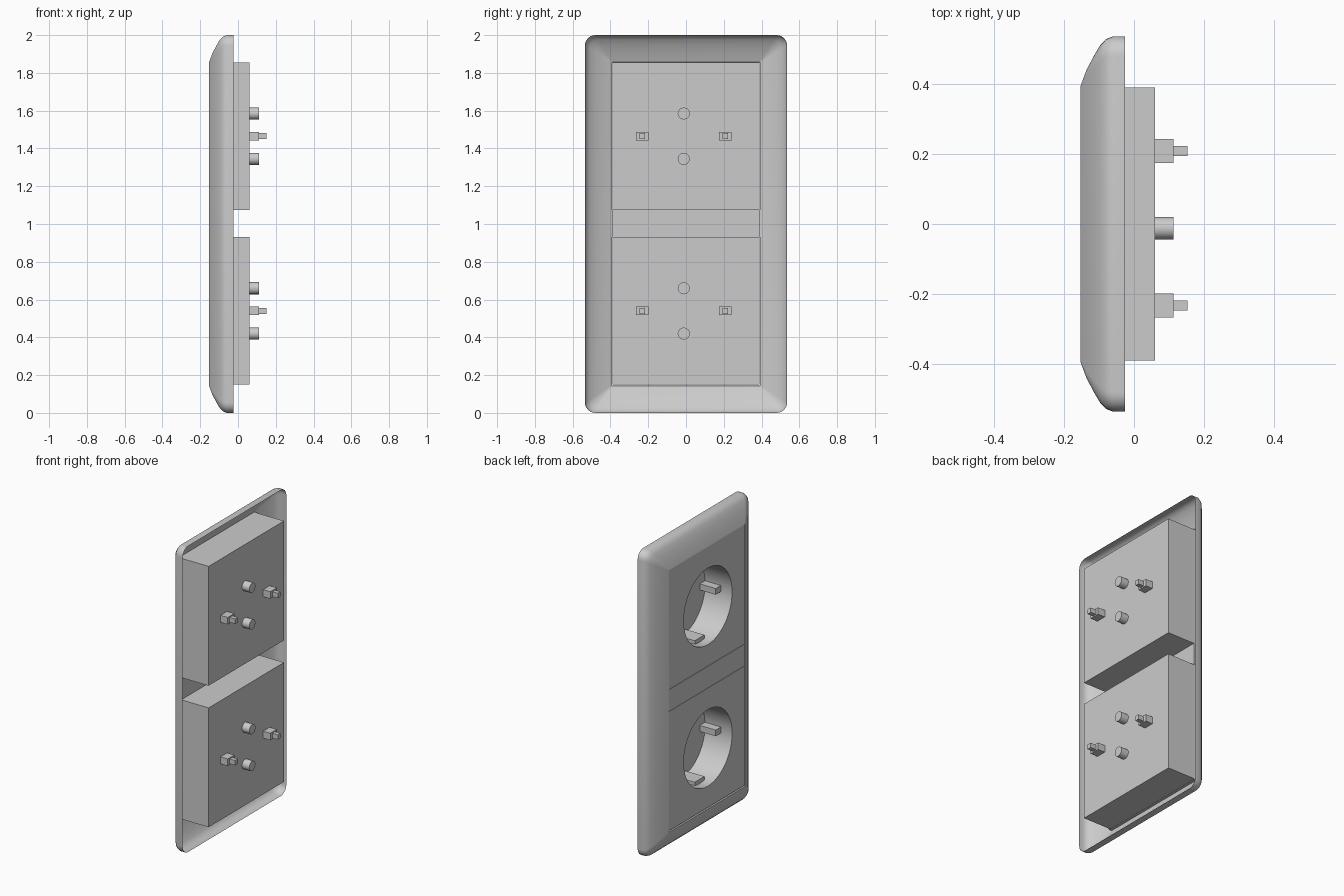
import bpy, bmesh, math
from mathutils import Matrix, Vector

cube = bpy.data.objects.get("Cube")
if cube:
    bpy.data.objects.remove(cube, do_unlink=True)

grey = bpy.data.materials.new("light_grey")
grey.use_nodes = True
colour = (0.6, 0.6, 0.6, 1)
grey.diffuse_color = colour
grey.node_tree.nodes["Principled BSDF"].inputs["Base Color"].default_value = colour


def finish(name, bm):
    bmesh.ops.recalc_face_normals(bm, faces=bm.faces)
    mesh = bpy.data.meshes.new(name)
    bm.to_mesh(mesh)
    bm.free()
    mesh.materials.append(grey)
    obj = bpy.data.objects.new(name, mesh)
    bpy.context.collection.objects.link(obj)
    return obj


def box(name, x, y, z):
    """Box from (low, high) ranges on each axis."""
    bm = bmesh.new()
    ranges = (x, y, z)
    size = [b - a for a, b in ranges]
    middle = Vector([(a + b) / 2 for a, b in ranges])
    bmesh.ops.create_cube(bm, size=1, matrix=Matrix.Translation(middle) @ Matrix.Diagonal((*size, 1)))
    return finish(name, bm)


def rod(name, x, y, z, radius, sides):
    """Cylinder along x with smooth walls and flat caps."""
    bm = bmesh.new()
    place = Matrix.Translation((sum(x) / 2, y, z)) @ Matrix.Rotation(math.pi / 2, 4, 'Y')
    bmesh.ops.create_cone(bm, cap_ends=True, segments=sides, radius1=radius,
                          radius2=radius, depth=x[1] - x[0], matrix=place)
    for f in bm.faces:
        f.smooth = len(f.verts) == 4
    return finish(name, bm)


def cut(obj, cutter):
    mod = obj.modifiers.new("cut", 'BOOLEAN')
    mod.operation = 'DIFFERENCE'
    mod.solver = 'EXACT'
    mod.object = cutter
    cutter.hide_render = True
    cutter.hide_set(True)


def rounded_rectangle(half_y, half_z, radius, steps=6):
    points = []
    for corner, (sy, sz) in enumerate([(1, 1), (-1, 1), (-1, -1), (1, -1)]):
        for i in range(steps + 1):
            a = (corner + i / steps) * math.pi / 2
            points.append((sy * (half_y - radius) + radius * math.cos(a),
                           1 + sz * (half_z - radius) + radius * math.sin(a)))
    return points


# Cover frame: open shell, lofted from the rim to the panel opening
PROFILE = [(0, -0.025), (0, -0.06), (0.008, -0.08), (0.025, -0.096),
           (0.055, -0.114), (0.095, -0.135), (0.143, -0.153), (0.144, -0.135)]
bm = bmesh.new()
rings = []
for inset, x in PROFILE:
    outline = rounded_rectangle(0.535 - inset, 1 - inset, 0.055 - 0.36 * inset)
    rings.append([bm.verts.new((x, y, z)) for y, z in outline])
for k, (a, b) in enumerate(zip(rings, rings[1:])):
    for i in range(len(a)):
        j = (i + 1) % len(a)
        face = bm.faces.new((a[i], a[j], b[j], b[i]))
        face.smooth = k < len(PROFILE) - 2
finish("cover_frame", bm)

# Bar between the two sockets
box("frame_crossbar", (-0.15, -0.135), (-0.392, 0.392), (0.932, 1.073))

MID_Y = -0.012
for label, mid in (("upper", 1.465), ("lower", 0.54)):
    # Socket body with round plug recess
    body = box(label + "_socket_body", (-0.15, 0.06), (-0.389, 0.389), (mid - 0.39, mid + 0.39))
    cut(body, rod(label + "_recess_cutter", (-0.3, 0.045), MID_Y, mid, 0.25, 48))

    for side, way in (("top", 1), ("bottom", -1)):
        # Contact holes, closed by sleeves on the back
        z = mid + way * 0.12
        hole = rod(f"{label}_{side}_hole_cutter", (0.0, 0.1), MID_Y, z, 0.026, 16)
        sleeve = rod(f"{label}_{side}_contact_sleeve", (0.055, 0.112), MID_Y, z, 0.032, 16)
        cut(body, hole)
        cut(sleeve, hole)
        # Guide ribs on the recess wall
        box(f"{label}_{side}_guide_rib", (-0.09, 0.05), (MID_Y - 0.05, MID_Y + 0.05),
            sorted((mid + way * 0.222, mid + way * 0.252)))

    for side, way in (("left", 1), ("right", -1)):
        # Earth clips inside the recess
        box(f"{label}_{side}_earth_clip", (-0.07, 0.05),
            sorted((MID_Y + way * 0.195, MID_Y + way * 0.252)), (mid - 0.02, mid + 0.02))
        # Terminal blocks and pins on the back
        y = MID_Y + way * 0.22
        box(f"{label}_{side}_terminal_block", (0.055, 0.112), (y - 0.034, y + 0.034), (mid - 0.023, mid + 0.023))
        box(f"{label}_{side}_terminal_pin", (0.11, 0.152), (y - 0.014, y + 0.014), (mid - 0.016, mid + 0.016))
